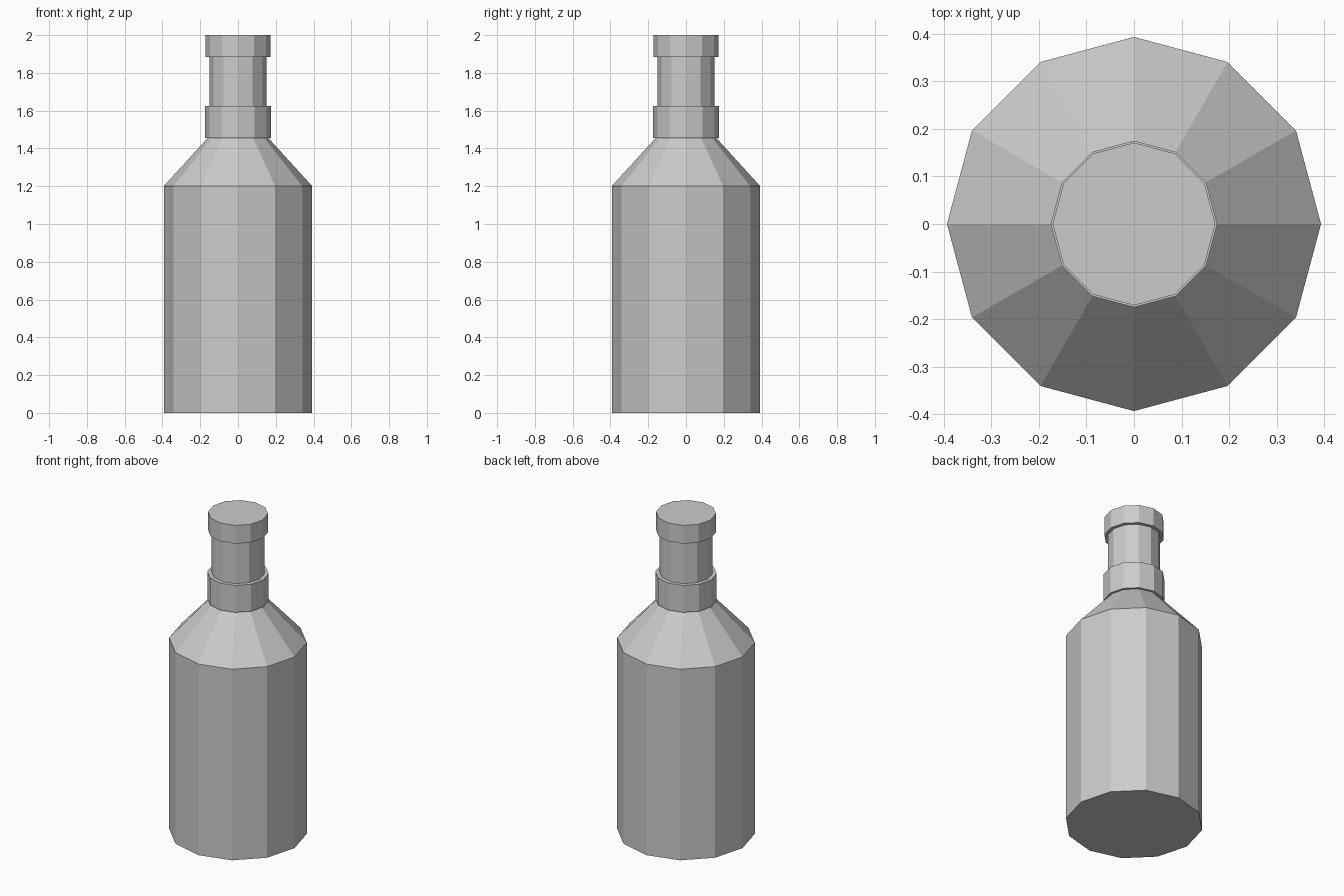
import bpy
import bmesh
from math import cos, sin, tau

SIDES = 12

cube = bpy.data.objects.get("Cube")
if cube:
    bpy.data.objects.remove(cube, do_unlink=True)

grey = bpy.data.materials.new("plain grey")
grey.use_nodes = True
colour = (0.6, 0.6, 0.6, 1)
grey.diffuse_color = colour
grey.node_tree.nodes["Principled BSDF"].inputs["Base Color"].default_value = colour


def lathe(name, profile, close_bottom=False, close_top=False):
    """Turn a (radius, height) profile, listed bottom to top, into a faceted part."""
    bm = bmesh.new()
    rings = [[bm.verts.new((r * cos(tau * i / SIDES), r * sin(tau * i / SIDES), z))
              for i in range(SIDES)] for r, z in profile]
    for low, high in zip(rings, rings[1:]):
        for i in range(SIDES):
            j = (i + 1) % SIDES
            bm.faces.new((low[i], low[j], high[j], high[i]))
    if close_bottom:
        bm.faces.new(rings[0][::-1])
    if close_top:
        bm.faces.new(rings[-1])
    mesh = bpy.data.meshes.new(name)
    bm.to_mesh(mesh)
    bm.free()
    mesh.materials.append(grey)
    bpy.context.collection.objects.link(bpy.data.objects.new(name, mesh))


body_r, shoulder_r, collar_r, neck_r, cap_r = 0.393, 0.161, 0.175, 0.151, 0.171
shoulder_z, collar_z, neck_z, cap_z, top_z = 1.2, 1.455, 1.625, 1.885, 2.0

# Straight body and sloping shoulder
lathe("bottle_body", [(body_r, 0), (body_r, shoulder_z), (shoulder_r, collar_z)],
      close_bottom=True)
# Raised collar with a thin ledge above and below
lathe("collar", [(shoulder_r, collar_z), (collar_r, collar_z),
                 (collar_r, neck_z), (neck_r, neck_z)])
# Straight neck
lathe("neck", [(neck_r, neck_z), (neck_r, cap_z)])
# Overhanging cap
lathe("cap", [(neck_r, cap_z), (cap_r, cap_z), (cap_r, top_z)], close_top=True)
